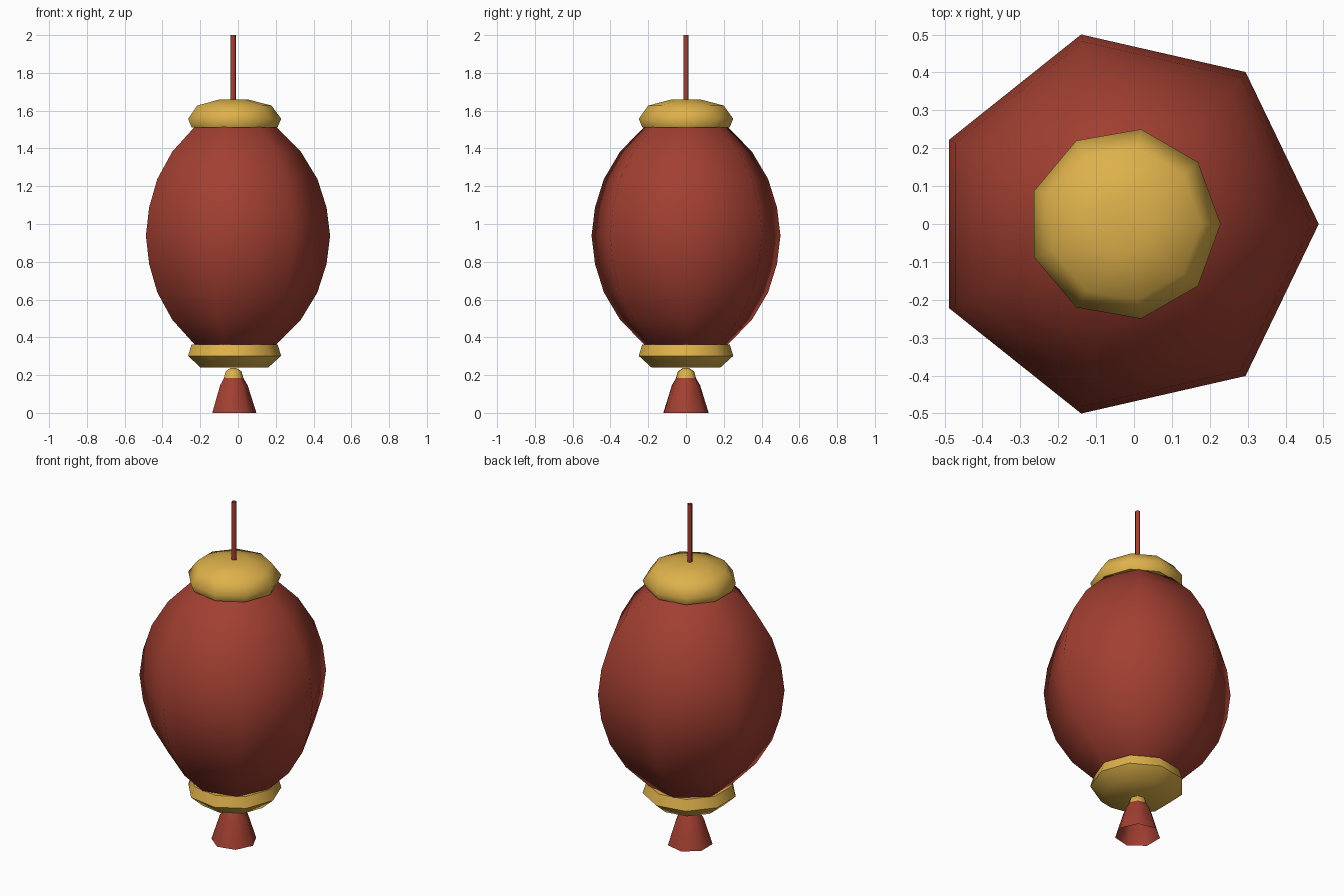
import bpy
import bmesh
import math

if "Cube" in bpy.data.objects:
    bpy.data.objects.remove(bpy.data.objects["Cube"])

CX = -0.0254  # shared vertical axis of the lantern


def material(name, rgb):
    m = bpy.data.materials.new(name)
    m.diffuse_color = (*rgb, 1.0)
    m.use_nodes = True
    m.node_tree.nodes["Principled BSDF"].inputs["Base Color"].default_value = m.diffuse_color
    return m


RED = material("lantern red", (0.36, 0.05, 0.031))
GOLD = material("warm gold", (0.73, 0.44, 0.07))


def lathe(name, profile, sides, mat, close_bottom=False, close_top=False):
    """Revolve (radius, z) points, listed bottom to top, with a corner on +x."""
    bm = bmesh.new()
    rings = []
    for r, z in profile:
        rings.append([bm.verts.new((CX + r * math.cos(math.tau * i / sides),
                                    r * math.sin(math.tau * i / sides), z))
                      for i in range(sides)])
    for low, high in zip(rings, rings[1:]):
        for i in range(sides):
            j = (i + 1) % sides
            bm.faces.new((low[i], low[j], high[j], high[i]))
    if close_bottom:
        bm.faces.new(rings[0][::-1])
    if close_top:
        bm.faces.new(rings[-1])
    mesh = bpy.data.meshes.new(name)
    bm.to_mesh(mesh)
    bm.free()
    mesh.materials.append(mat)
    obj = bpy.data.objects.new(name, mesh)
    bpy.context.collection.objects.link(obj)
    bpy.ops.object.select_all(action='DESELECT')
    obj.select_set(True)
    bpy.context.view_layer.objects.active = obj
    bpy.ops.object.shade_smooth_by_angle(angle=math.radians(62))
    return obj


# Seven-sided paper body, symmetric above and below its widest ring
half = [(0.513, 0.0), (0.494, 0.15), (0.446, 0.30), (0.358, 0.445),
        (0.228, 0.575), (0.12, 0.62)]
body = [(r, 0.938 - d) for r, d in half[:0:-1]] + [(r, 0.938 + d) for r, d in half]
lathe("lantern_body", body, 7, RED, True, True)

# Nine-sided gold caps
lathe("top_cap", [(0.15, 1.512), (0.235, 1.512), (0.254, 1.557), (0.203, 1.627),
                  (0.075, 1.66)], 9, GOLD, True, True)
lathe("bottom_cap", [(0.185, 0.24), (0.254, 0.302), (0.235, 0.363), (0.15, 0.363)],
      9, GOLD, True, True)

# Hanging cord, an open tube
lathe("hanging_cord", [(0.0145, 1.63), (0.0145, 2.0)], 6, RED)

# Flared tassel, open below, with a gold knob on top
lathe("tassel", [(0.123, 0.0), (0.077, 0.145), (0.054, 0.185)], 7, RED)
lathe("tassel_knob", [(0.055, 0.182), (0.044, 0.22), (0.015, 0.238)], 7, GOLD,
      False, True)
